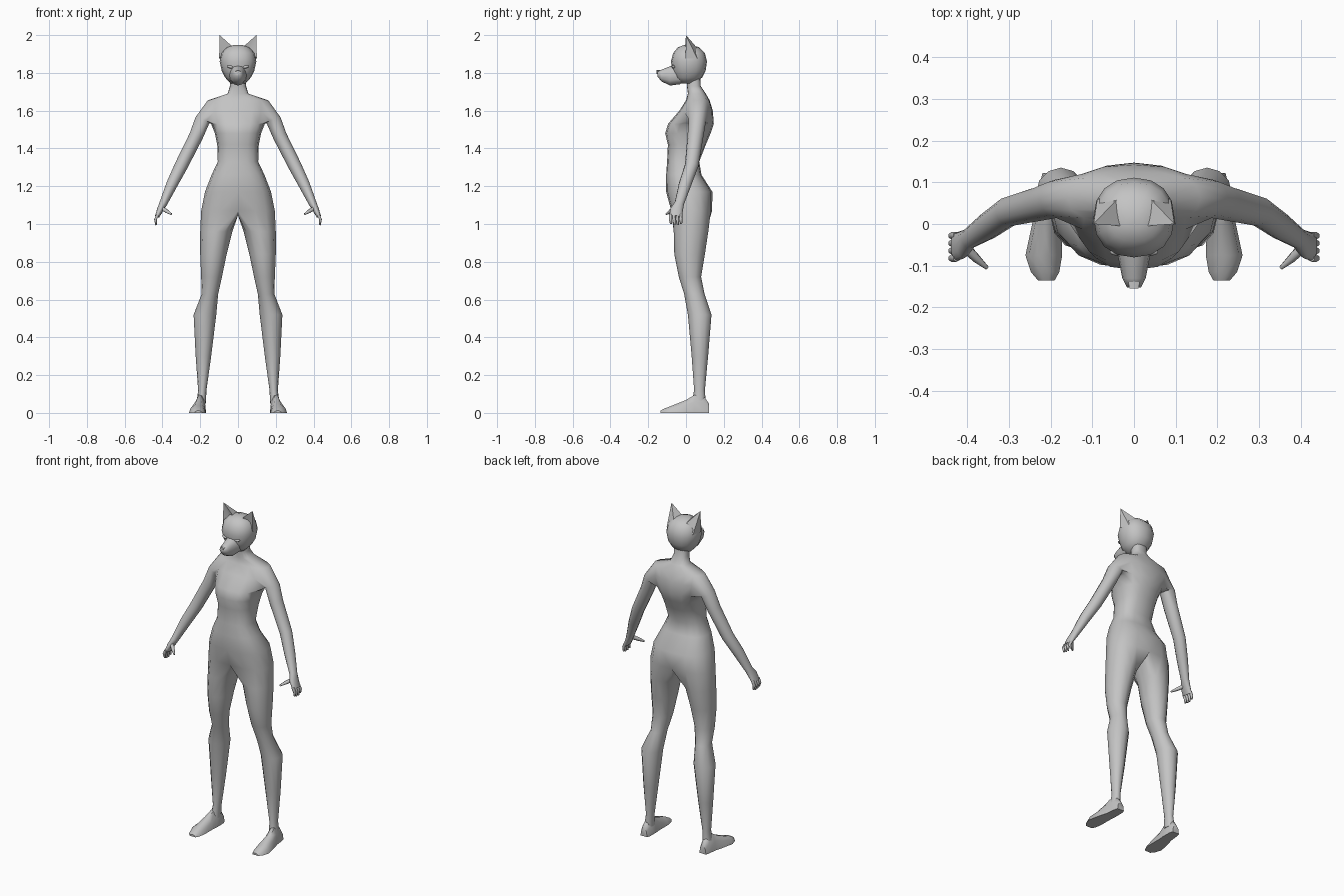
import bpy, bmesh
from math import sin, cos, pi, radians
from mathutils import Vector, Matrix

old = bpy.data.objects.get("Cube")
if old:
    bpy.data.objects.remove(old, do_unlink=True)

GREY = (0.55, 0.55, 0.55, 1)
skin = bpy.data.materials.new("plain_grey")
skin.use_nodes = True
skin.diffuse_color = GREY
for node in skin.node_tree.nodes:
    if node.type == 'BSDF_PRINCIPLED':
        node.inputs["Base Color"].default_value = GREY


def finish(name, bm, angle=70):
    """Mirror the left half, then make a smooth shaded object."""
    geom = bm.verts[:] + bm.edges[:] + bm.faces[:]
    bmesh.ops.mirror(bm, geom=geom, axis='X', merge_dist=0.0005)
    bmesh.ops.remove_doubles(bm, verts=bm.verts[:], dist=0.0002)
    bmesh.ops.recalc_face_normals(bm, faces=bm.faces[:])
    mesh = bpy.data.meshes.new(name)
    bm.to_mesh(mesh)
    bm.free()
    mesh.materials.append(skin)
    obj = bpy.data.objects.new(name, mesh)
    bpy.context.collection.objects.link(obj)
    bpy.ops.object.select_all(action='DESELECT')
    obj.select_set(True)
    bpy.context.view_layer.objects.active = obj
    bpy.ops.object.shade_smooth_by_angle(angle=radians(angle))
    return obj


def row(bm, points):
    return [bm.verts.new(p) for p in points]


def bridge(bm, a, b, closed=True, skip=()):
    n = len(a)
    for i in range(n if closed else n - 1):
        if i not in skip:
            j = (i + 1) % n
            bm.faces.new((a[i], a[j], b[j], b[i]))


def loft(bm, rows, closed=True, caps=(True, True)):
    for a, b in zip(rows, rows[1:]):
        bridge(bm, a, b, closed)
    for cap, end in zip(caps, (rows[0], rows[-1])):
        if cap:
            bm.faces.new(end)


def half_ring(z, w, front, back, p=0.8):
    """Left half of a rounded cross-section, front centre to back centre."""
    c, d = (front + back) / 2, (back - front) / 2
    pts = []
    for i in range(9):
        s, k = abs(sin(pi * i / 8)), cos(pi * i / 8)
        side = 1 if k > 0 else -1
        x = 0 if i in (0, 8) else w * s ** p
        pts.append((x, c - d * side * abs(k) ** p, z))
    return pts


def tube(bm, path, sides, phase=0.0):
    """Rings square to a path of (x, y, z, depth radius, side radius)."""
    centres = [Vector(s[:3]) for s in path]
    rows = []
    for i, s in enumerate(path):
        d = centres[min(i + 1, len(path) - 1)] - centres[max(i - 1, 0)]
        d.normalize()
        u = Vector((0, 1, 0))
        u = (u - d * u.dot(d)).normalized()
        v = d.cross(u)
        angles = [2 * pi * k / sides + phase for k in range(sides)]
        rows.append(row(bm, [centres[i] + u * cos(a) * s[3] + v * sin(a) * s[4]
                             for a in angles]))
    return rows


# torso: height, half width, front, back
body = bmesh.new()
torso = [row(body, half_ring(*s)) for s in (
    (1.79, .043, .005, .075), (1.73, .043, .005, .078), (1.69, .055, .01, .105),
    (1.655, .16, 0, .125), (1.6, .16, -.035, .142), (1.53, .142, -.095, .147),
    (1.48, .122, -.11, .13), (1.42, .11, -.096, .105), (1.33, .107, -.1, .07),
    (1.26, .14, -.105, .082), (1.17, .175, -.105, .14), (1.07, .195, -.078, .138))]
for i, (a, b) in enumerate(zip(torso, torso[1:])):
    bridge(body, a, b, closed=False, skip=range(2, 6) if i in (3, 4) else ())

# arm grown from the shoulder opening
top, mid, low = torso[3:6]
opening = low[2:7] + [mid[6]] + top[6:1:-1] + [mid[2]]
arm = tube(body, (
    (.188, .06, 1.55, .046, .04), (.222, .05, 1.465, .042, .037),
    (.3, .03, 1.31, .036, .035), (.35, -.005, 1.21, .033, .03),
    (.395, -.035, 1.11, .025, .021), (.412, -.05, 1.075, .034, .017),
    (.428, -.055, 1.04, .034, .012)), 12, radians(-150))
loft(body, [opening] + arm, caps=(False, True))

# leg grown from the hip and crotch: height, inner, outer, front, back
crotch = row(body, [(0, y, 1.045) for y in (.085, .03, -.025)])
leg = [torso[-1] + crotch]
for z, inner, outer, front, back in (
        (.96, .03, .2, -.065, .118), (.84, .06, .2, -.062, .1),
        (.72, .085, .195, -.038, .08), (.63, .105, .192, -.01, .098),
        (.52, .115, .235, .01, .135), (.3, .142, .224, .03, .117),
        (.12, .167, .211, .043, .1), (.05, .17, .22, .03, .105)):
    angles = [radians(30 * (k - 4)) for k in range(12)]
    leg.append(row(body, [((inner + outer) / 2 + cos(a) * (outer - inner) / 2,
                           (front + back) / 2 + sin(a) * (back - front) / 2, z)
                          for a in angles]))
loft(body, leg, caps=(False, True))
finish("body", body)

# fingers and thumbs
hand = bmesh.new()
for i in range(4):
    y = -.028 - .018 * i
    reach = .006 * (i in (1, 2))
    loft(hand, tube(hand, (
        (.425, y, 1.05, .009, .009), (.437, y, 1.024, .009, .008),
        (.434, y + .003, 1.0 - reach, .005, .005)), 6))
loft(hand, tube(hand, (
    (.405, -.055, 1.085, .014, .012), (.378, -.082, 1.068, .011, .011),
    (.352, -.105, 1.052, .005, .005)), 6))
finish("fingers", hand)

# feet: position along y, centre x, half width, height
foot = bmesh.new()
loft(foot, [row(foot, [(x + w * cos(pi * k / 5), y, h * sin(pi * k / 5))
                       for k in range(6)])
            for y, x, w, h in (
                (.122, .197, .022, .05), (.1, .197, .028, .085),
                (.045, .2, .031, .1), (0, .208, .036, .072),
                (-.075, .216, .044, .04), (-.115, .213, .034, .024),
                (-.135, .21, .02, .012))])
finish("feet", foot, 50)

# head
head = bmesh.new()
loft(head, [row(head, half_ring(*s, p=.9)) for s in (
    (1.745, .04, -.03, .045), (1.775, .068, -.06, .085),
    (1.81, .086, -.07, .104), (1.86, .097, -.08, .111),
    (1.905, .088, -.068, .1), (1.935, .06, -.043, .07),
    (1.948, .02, -.01, .03))], closed=False)
finish("head", head)

# muzzle: position along y, half width, bottom, top
muzzle = bmesh.new()
rows = []
for y, w, low, high in ((-.03, .05, 1.74, 1.85), (-.085, .037, 1.733, 1.835),
                        (-.13, .028, 1.755, 1.817), (-.152, .017, 1.782, 1.808)):
    rows.append(row(muzzle, [
        (0 if k in (0, 6) else w * sin(pi * k / 6) ** .8, y,
         (low + high) / 2 + cos(pi * k / 6) * (high - low) / 2) for k in range(7)]))
loft(muzzle, rows, closed=False)
finish("muzzle", muzzle)

# ears: hollow fronted, tapering to an upright tip
ear = bmesh.new()
tip, outer, inner, rear, side, hollow = row(ear, (
    (.097, 0, 2), (.1, -.002, 1.875), (.028, -.005, 1.938),
    (.035, .065, 1.925), (.088, .06, 1.875), (.07, .014, 1.915)))
for face in ((tip, hollow, outer), (tip, inner, hollow), (tip, rear, inner),
             (tip, side, rear), (tip, outer, side), (inner, rear, hollow),
             (rear, side, hollow), (side, outer, hollow)):
    ear.faces.new(face)
finish("ears", ear, 50)

# eyes and nose
eye = bmesh.new()
place = Matrix.Translation((.041, -.066, 1.832)) @ Matrix.Rotation(radians(-12), 4, 'Y')
bmesh.ops.create_uvsphere(eye, u_segments=10, v_segments=6, radius=1,
                          matrix=place @ Matrix.Diagonal((.018, .01, .008, 1)))
finish("eyes", eye)
nose = bmesh.new()
loft(nose, [row(nose, [(0, y, 1.814), (w, y, 1.81), (w * .6, y, 1.798), (0, y, 1.793)])
            for y, w in ((-.135, .014), (-.155, .011))], closed=False)
finish("nose", nose, 40)
